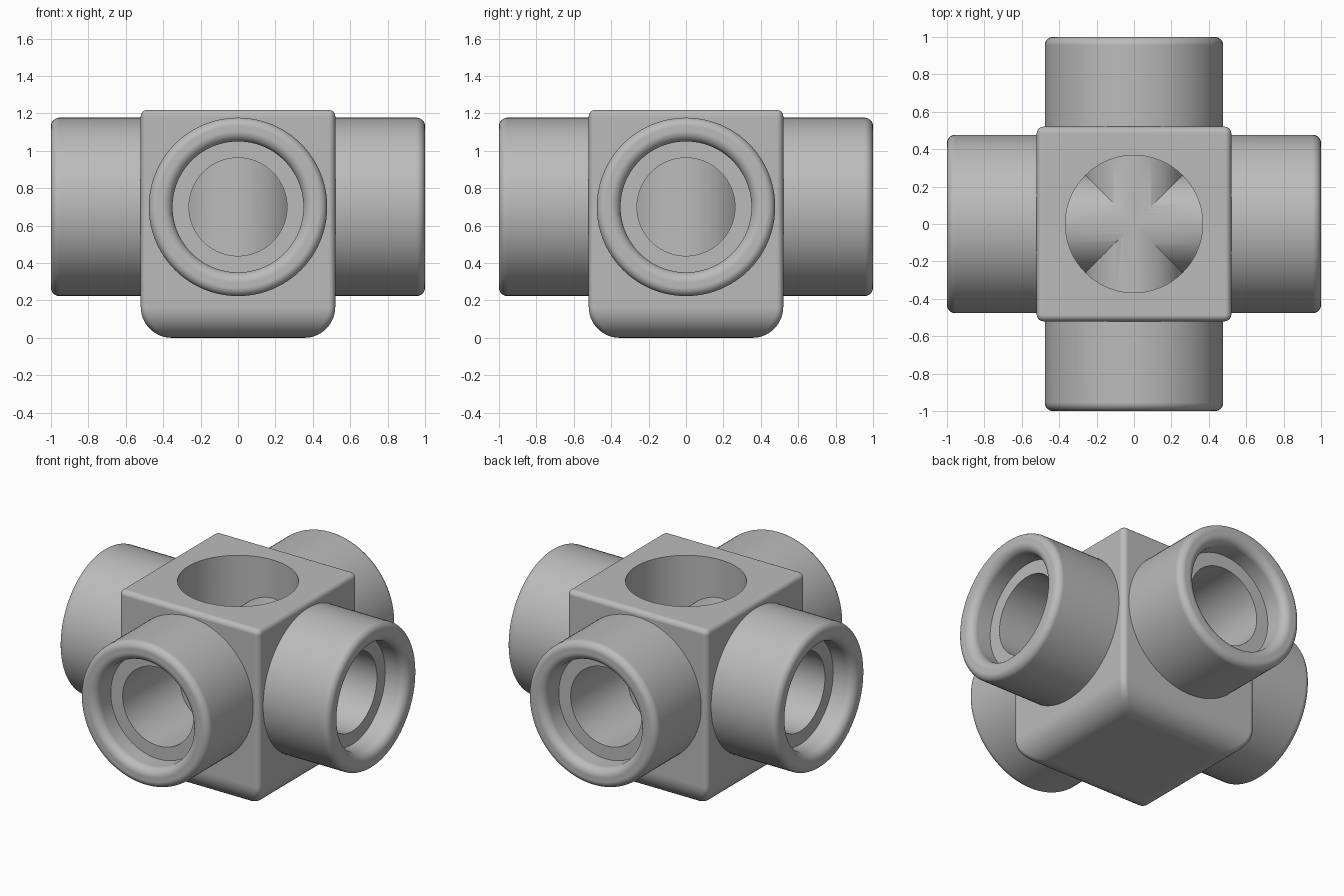
import bpy, bmesh, math
from math import sin, cos, pi
from mathutils import Matrix

if "Cube" in bpy.data.objects:
    bpy.data.objects.remove(bpy.data.objects["Cube"], do_unlink=True)

HALF, TOP, AXIS_Z = 0.52, 1.22, 0.70       # body half width, height, pipe axis height
PIPE_R, SOCKET_R, BORE_R = 0.477, 0.35, 0.262
SOCKET_DEPTH, EDGE_R, FOOT_R = 0.155, 0.035, 0.165
LIP_OUT, LIP_IN = 0.045, 0.055
POCKET_R, POCKET_Z = 0.367, 0.38

grey = bpy.data.materials.new("plain grey")
grey.use_nodes = True
grey.diffuse_color = (0.5, 0.5, 0.5, 1)
grey.node_tree.nodes["Principled BSDF"].inputs["Base Color"].default_value = (0.5, 0.5, 0.5, 1)


def loft(name, rings, matrix=Matrix()):
    """Closed solid skinned through rings of equal point count."""
    bm = bmesh.new()
    loops = [[bm.verts.new(p) for p in ring] for ring in rings]
    n = len(loops[0])
    for a, b in zip(loops, loops[1:]):
        for i in range(n):
            bm.faces.new((a[i], a[(i + 1) % n], b[(i + 1) % n], b[i]))
    bm.faces.new(loops[0][::-1])
    bm.faces.new(loops[-1])
    bm.transform(matrix)
    bmesh.ops.recalc_face_normals(bm, faces=bm.faces)
    mesh = bpy.data.meshes.new(name)
    bm.to_mesh(mesh)
    bm.free()
    mesh.materials.append(grey)
    obj = bpy.data.objects.new(name, mesh)
    bpy.context.collection.objects.link(obj)
    return obj


def lathe(name, profile, matrix=Matrix(), n=96):
    return loft(name, [[(r * cos(2 * pi * i / n), r * sin(2 * pi * i / n), z)
                        for i in range(n)] for r, z in profile], matrix)


def arc(cr, cz, rad, a0, a1, steps=8):
    return [(cr + rad * cos(a0 + (a1 - a0) * i / steps),
             cz + rad * sin(a0 + (a1 - a0) * i / steps)) for i in range(steps + 1)]


def mirrored(half):
    return [(r, -z) for r, z in reversed(half)] + half


def rounded_square(half, radius, z, steps=6):
    pts = []
    for q in range(4):
        mid = pi / 4 + q * pi / 2
        cx = math.copysign(half - radius, cos(mid))
        cy = math.copysign(half - radius, sin(mid))
        for i in range(steps + 1):
            a = q * pi / 2 + pi / 2 * i / steps
            pts.append((cx + radius * cos(a), cy + radius * sin(a), z))
    return pts


# Body: large rounding at the foot, small rounding on the other edges
rings = [rounded_square(r, EDGE_R, z)
         for r, z in arc(HALF - FOOT_R, FOOT_R, FOOT_R, -pi / 2, 0, 14)]
rings += [rounded_square(r, max(EDGE_R - (HALF - r), 0.002), z)
          for r, z in arc(HALF - EDGE_R + 0.002, TOP - EDGE_R, EDGE_R - 0.002, 0, pi / 2)]
body = loft("fitting_body", rings)

# Pipe solid, and the stepped bore with a flared lip
pipe = mirrored(arc(PIPE_R - LIP_OUT, 1 - LIP_OUT, LIP_OUT, 0, pi / 2))
ledge = 1 - SOCKET_DEPTH
flare = SOCKET_R + LIP_IN
bore = mirrored([(BORE_R, ledge), (SOCKET_R, ledge)]
                + arc(flare, 1 - LIP_IN, LIP_IN, pi, pi / 2) + [(flare, 1.1)])

lift = Matrix.Translation((0, 0, AXIS_Z))
turns = {"side": lift @ Matrix.Rotation(pi / 2, 4, 'Y'),
         "front": lift @ Matrix.Rotation(pi / 2, 4, 'X')}
tools = [(lathe(k + "_pipe", pipe, m), 'UNION') for k, m in turns.items()]
tools += [(lathe(k + "_bore", bore, m), 'DIFFERENCE') for k, m in turns.items()]

# Round pocket in the top
tools.append((lathe("top_pocket", [(POCKET_R, POCKET_Z), (POCKET_R, TOP + 0.1)]), 'DIFFERENCE'))

bpy.ops.object.select_all(action='DESELECT')
bpy.context.view_layer.objects.active = body
body.select_set(True)
for tool, operation in tools:
    mod = body.modifiers.new(tool.name, 'BOOLEAN')
    mod.object, mod.operation, mod.solver = tool, operation, 'EXACT'
    bpy.ops.object.modifier_apply(modifier=mod.name)
    bpy.data.objects.remove(tool, do_unlink=True)

# Smooth curved surfaces, keep flat faces flat and edges crisp
bpy.ops.object.shade_smooth_by_angle(angle=math.radians(30))
weighted = body.modifiers.new("weighted_normals", 'WEIGHTED_NORMAL')
weighted.keep_sharp = True
